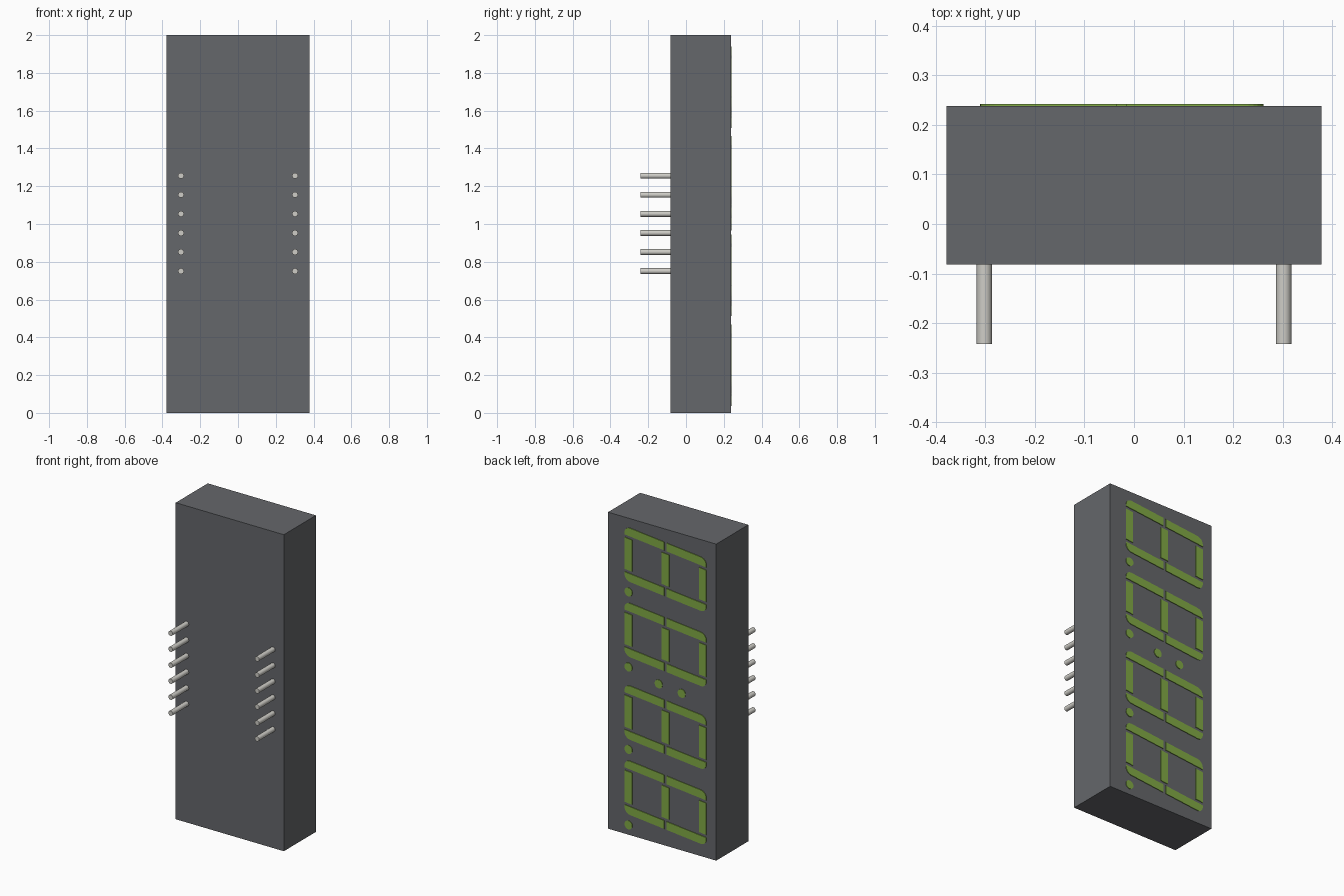
import bpy, bmesh, math

if "Cube" in bpy.data.objects:
    bpy.data.objects.remove(bpy.data.objects["Cube"])

W, H, T = 0.34, 0.572, 0.052      # digit width, height, stroke thickness
SLANT, GAP = 0.1, 0.018           # digit lean, gap between strokes
X_BASE = 0.261                    # x of the digit baseline (digit up is -x)
Y_FACE, Y_TOP = 0.236, 0.242      # raised strokes on the back face


def material(name, rgb):
    m = bpy.data.materials.new(name)
    m.diffuse_color = (*rgb, 1)
    m.use_nodes = True
    m.node_tree.nodes["Principled BSDF"].inputs["Base Color"].default_value = m.diffuse_color
    return m


case_mat = material("case_grey", (0.13, 0.135, 0.145))
lit_mat = material("segment_green", (0.22, 0.40, 0.06))
pin_mat = material("pin_metal", (0.62, 0.61, 0.57))


def finish(bm, name, mat):
    bmesh.ops.recalc_face_normals(bm, faces=bm.faces)
    me = bpy.data.meshes.new(name)
    bm.to_mesh(me)
    bm.free()
    ob = bpy.data.objects.new(name, me)
    bpy.context.collection.objects.link(ob)
    me.materials.append(mat)
    return ob


def prism(bm, xz):
    """Extrude an outline lying on the back face."""
    face = bm.faces.new([bm.verts.new((x, Y_FACE, z)) for x, z in xz])
    res = bmesh.ops.extrude_face_region(bm, geom=[face], use_keep_orig=True)
    for v in res["geom"]:
        if isinstance(v, bmesh.types.BMVert):
            v.co.y = Y_TOP


def circle(x, z, r, n=24):
    return [(x + r * math.cos(i * math.tau / n), z + r * math.sin(i * math.tau / n))
            for i in range(n)]


def smooth(ob):
    bpy.ops.object.select_all(action='DESELECT')
    ob.select_set(True)
    bpy.context.view_layer.objects.active = ob
    bpy.ops.object.shade_smooth_by_angle(angle=math.radians(35))


# Upright stroke of the lower left quarter, outer corner rounded
R = 0.04
upright = [(R - R * math.sin(a), R - R * math.cos(a))
           for a in [i * math.pi / 12 for i in range(7)]]
upright += [(0, H / 2 - GAP / 2), (T, H / 2 - GAP / 2), (T, 0)]


def digit(name, z0):
    bm = bmesh.new()

    def stroke(pts):
        prism(bm, [(X_BASE - h, z0 - w - SLANT * h) for w, h in pts])

    for mx in (False, True):
        for mh in (False, True):
            stroke([(W - w if mx else w, H - h if mh else h) for w, h in upright])
    a, b = T + GAP, W - T - GAP
    for h in (0, H / 2 - T / 2, H - T):
        stroke([(a, h), (b, h), (b, h + T), (a, h + T)])
    finish(bm, name, lit_mat)


# Case
bm = bmesh.new()
bmesh.ops.create_cube(bm, size=1)
for v in bm.verts:
    v.co = (v.co.x * 0.756, v.co.y * 0.32 + 0.078, v.co.z * 2 + 1)
finish(bm, "case", case_mat)

# Four digits with their decimal points
for i, (zd, zp) in enumerate([(1.945, 1.535), (1.47, 1.06), (0.948, 0.54), (0.473, 0.063)]):
    digit(f"digit_{i + 1}", zd)
    bm = bmesh.new()
    prism(bm, circle(0.234, zp, 0.027))
    smooth(finish(bm, f"decimal_point_{i + 1}", lit_mat))

# Colon between the middle digits
bm = bmesh.new()
for x, z in ((0.023, 1.01), (-0.138, 0.993)):
    prism(bm, circle(x, z, 0.027))
smooth(finish(bm, "colon", lit_mat))

# Two rows of six pins
for side in (-1, 1):
    for i in range(6):
        bpy.ops.mesh.primitive_cylinder_add(
            vertices=24, radius=0.0155, depth=0.17,
            location=(side * 0.302, -0.157, 1.003 + (i - 2.5) * 0.101),
            rotation=(math.pi / 2, 0, 0))
        pin = bpy.context.object
        pin.name = f"pin_{'left' if side < 0 else 'right'}_{i + 1}"
        pin.data.materials.append(pin_mat)
        smooth(pin)
